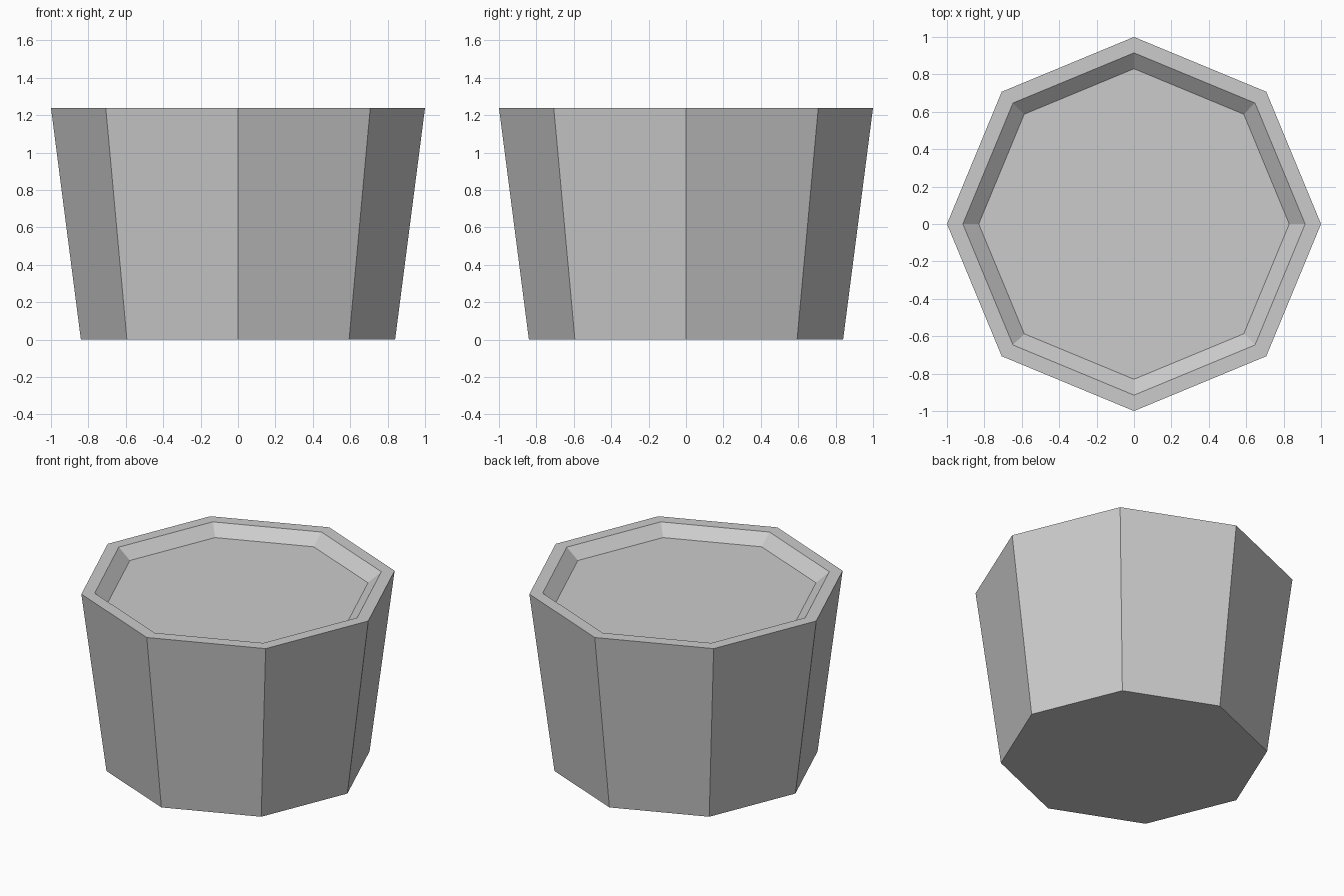
import bpy
import bmesh
from math import cos, sin, pi

cube = bpy.data.objects.get("Cube")
if cube:
    bpy.data.objects.remove(cube, do_unlink=True)

SIDES = 8

grey = bpy.data.materials.new("light_grey")
grey.use_nodes = True
colour = (0.6, 0.6, 0.6, 1)
grey.diffuse_color = colour
grey.node_tree.nodes["Principled BSDF"].inputs["Base Color"].default_value = colour


def ring(bm, radius, z):
    """One octagonal loop with corners on the axes."""
    angles = [2 * pi * i / SIDES for i in range(SIDES)]
    return [bm.verts.new((radius * cos(a), radius * sin(a), z)) for a in angles]


# Tapered tub: base, outer wall, flat rim, sloped inner lip, recessed fill
profile = [(0.84, 0), (1, 1.24), (0.915, 1.24), (0.83, 1.17)]
bm = bmesh.new()
rings = [ring(bm, r, z) for r, z in profile]
bm.faces.new(rings[0][::-1])
for low, high in zip(rings, rings[1:]):
    for i in range(SIDES):
        j = (i + 1) % SIDES
        bm.faces.new((low[i], low[j], high[j], high[i]))
bm.faces.new(rings[-1])
bmesh.ops.recalc_face_normals(bm, faces=bm.faces)

mesh = bpy.data.meshes.new("planter_tub")
bm.to_mesh(mesh)
bm.free()
mesh.materials.append(grey)
tub = bpy.data.objects.new("planter_tub", mesh)
bpy.context.collection.objects.link(tub)
